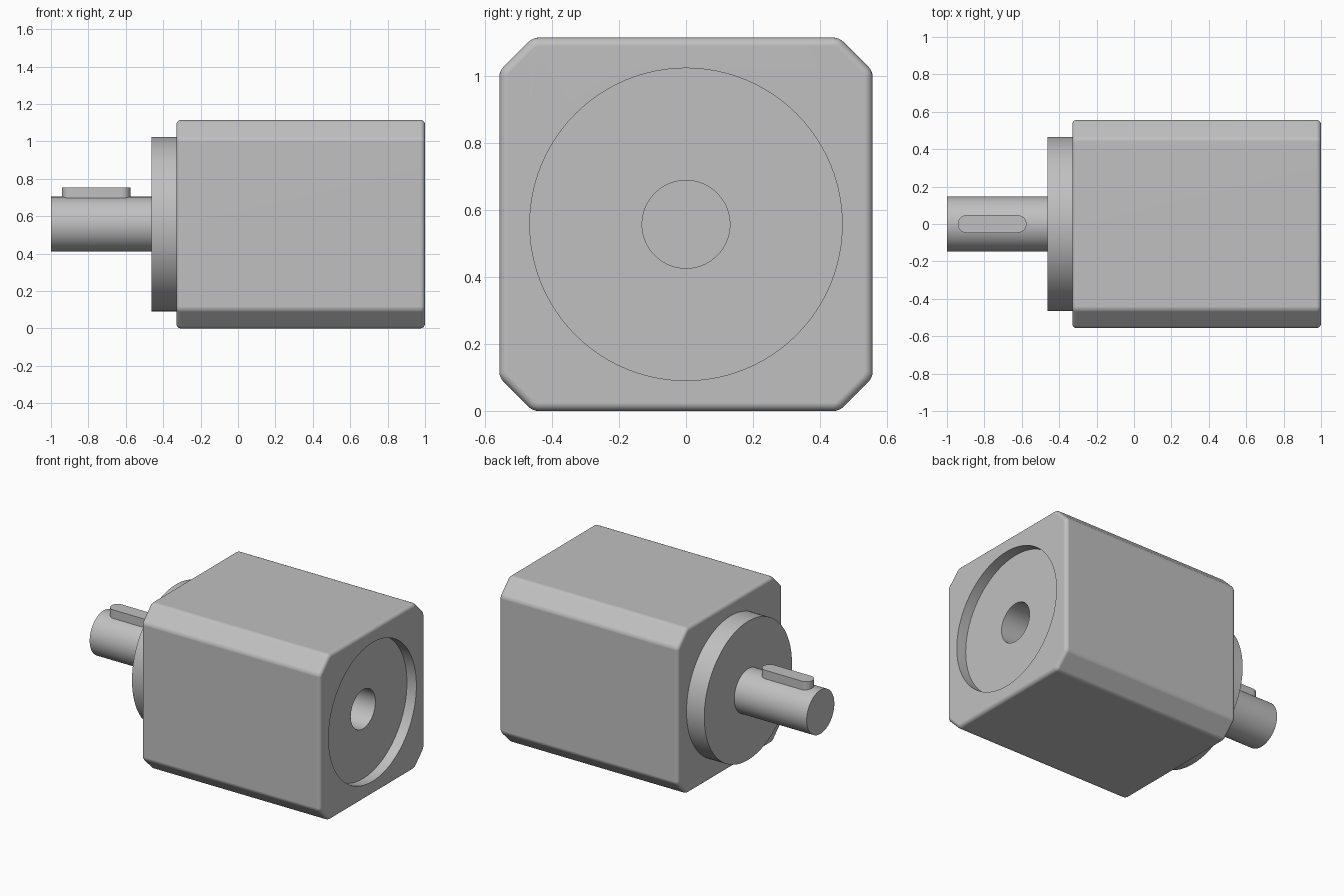
import bpy, bmesh, math

if "Cube" in bpy.data.objects:
    bpy.data.objects.remove(bpy.data.objects["Cube"], do_unlink=True)

HALF = 0.557          # half width of the housing, also the axis height
FRONT, BACK = -0.33, 1.0

steel = bpy.data.materials.new("light grey steel")
steel.use_nodes = True
grey = (0.53, 0.53, 0.53, 1)
steel.diffuse_color = grey
steel.node_tree.nodes["Principled BSDF"].inputs["Base Color"].default_value = grey


def finish(name, bm):
    bmesh.ops.recalc_face_normals(bm, faces=bm.faces)
    mesh = bpy.data.meshes.new(name)
    bm.to_mesh(mesh)
    bm.free()
    mesh.materials.append(steel)
    obj = bpy.data.objects.new(name, mesh)
    bpy.context.collection.objects.link(obj)
    return obj


def select(obj):
    bpy.ops.object.select_all(action='DESELECT')
    obj.select_set(True)
    bpy.context.view_layer.objects.active = obj


def smooth(obj):
    select(obj)
    bpy.ops.object.shade_smooth_by_angle(angle=math.radians(31))
    mod = obj.modifiers.new("flat face normals", 'WEIGHTED_NORMAL')
    mod.keep_sharp = True


def lathe(name, profile, sides=96):
    """Turn (x, radius) points around the shaft axis and cap both ends."""
    bm = bmesh.new()
    rings = []
    for x, r in profile:
        turn = [2 * math.pi * i / sides for i in range(sides)]
        rings.append([bm.verts.new((x, r * math.cos(a), HALF + r * math.sin(a))) for a in turn])
    for a, b in zip(rings, rings[1:]):
        for i in range(sides):
            j = (i + 1) % sides
            bm.faces.new((a[i], a[j], b[j], b[i]))
    bm.faces.new(rings[0])
    bm.faces.new(rings[-1])
    return finish(name, bm)


def prism(bm, points, vector):
    face = bm.faces.new([bm.verts.new(p) for p in points])
    out = bmesh.ops.extrude_face_region(bm, geom=[face])
    verts = [g for g in out["geom"] if isinstance(g, bmesh.types.BMVert)]
    bmesh.ops.translate(bm, verts=verts, vec=vector)
    bmesh.ops.recalc_face_normals(bm, faces=bm.faces)


def bevel(bm, edges, width, segments):
    bmesh.ops.bevel(bm, geom=edges, offset=width, segments=segments,
                    profile=0.5, affect='EDGES')


# Housing: square block with chamfered long corners and rounded edges
bm = bmesh.new()
c = HALF - 0.1
octagon = [(HALF, -c), (HALF, c), (c, HALF), (-c, HALF),
           (-HALF, c), (-HALF, -c), (-c, -HALF), (c, -HALF)]
prism(bm, [(FRONT, y, z + HALF) for y, z in octagon], (BACK - FRONT, 0, 0))


def is_long(e):
    return abs(e.verts[0].co.x - e.verts[1].co.x) > 0.5


bevel(bm, [e for e in bm.edges if is_long(e)], 0.016, 4)
bevel(bm, [e for e in bm.edges if not is_long(e)], 0.025, 5)
housing = finish("housing", bm)

# Round recess and motor bore in the rear face
cutter = lathe("bore_cutter", [(0.42, 0.131), (0.93, 0.131), (0.93, 0.466), (1.1, 0.466)])
cutter.hide_render = True
cut = housing.modifiers.new("bore", 'BOOLEAN')
cut.operation = 'DIFFERENCE'
cut.solver = 'EXACT'
cut.object = cutter
select(housing)
bpy.ops.object.modifier_apply(modifier=cut.name)
bpy.data.objects.remove(cutter, do_unlink=True)
smooth(housing)

# Centring flange and output shaft
smooth(lathe("centring_flange", [(-0.462, 0.466), (FRONT, 0.466)]))
smooth(lathe("output_shaft", [(-1.0, 0.147), (-0.462, 0.147)]))

# Shaft key with round ends
bm = bmesh.new()
r, ends, steps = 0.047, (-0.575, -0.942), 16
outline = []
for k, x in enumerate(ends):
    mid = x + (r if k else -r)
    for i in range(steps + 1):
        a = -math.pi / 2 + math.pi * (i / steps + k)
        outline.append((mid + r * math.cos(a), r * math.sin(a), HALF + 0.1))
prism(bm, outline, (0, 0, 0.097))
smooth(finish("shaft_key", bm))
